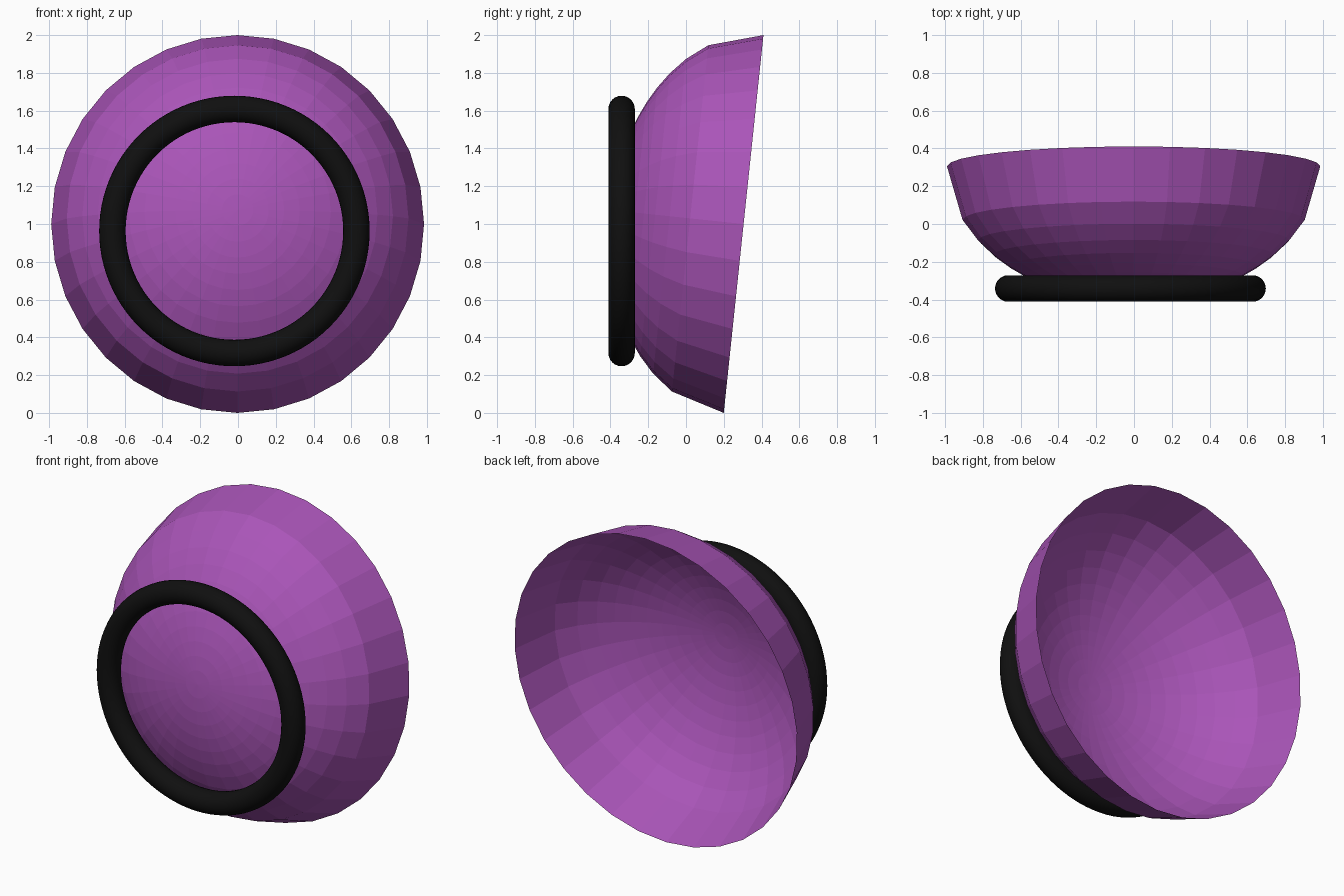
import bpy
import bmesh
import math

cube = bpy.data.objects.get("Cube")
if cube:
    bpy.data.objects.remove(cube, do_unlink=True)


def make_material(name, colour):
    mat = bpy.data.materials.new(name)
    mat.use_nodes = True
    mat.diffuse_color = colour
    bsdf = next(n for n in mat.node_tree.nodes if n.type == 'BSDF_PRINCIPLED')
    bsdf.inputs["Base Color"].default_value = colour
    return mat


purple = make_material("purple", (0.40, 0.09, 0.48, 1))
black = make_material("black", (0.005, 0.005, 0.005, 1))

# Open half-ellipsoid bowl, bulging towards -y, rings evenly spaced in radius
RINGS, SEGMENTS = 12, 32
WIDTH, HEIGHT, DEPTH = 0.987, 1.0055, 0.712

bm = bmesh.new()
pole = bm.verts.new((0, -DEPTH, 0))
rings = []
for i in range(1, RINGS + 1):
    r = i / RINGS
    y = -DEPTH * math.sqrt(max(0, 1 - r * r))
    angles = [math.tau * k / SEGMENTS for k in range(SEGMENTS)]
    rings.append([bm.verts.new((WIDTH * r * math.cos(a), y, HEIGHT * r * math.sin(a)))
                  for a in angles])
for k in range(SEGMENTS):
    n = (k + 1) % SEGMENTS
    bm.faces.new((pole, rings[0][k], rings[0][n]))
    for inner, outer in zip(rings, rings[1:]):
        bm.faces.new((inner[k], outer[k], outer[n], inner[n]))
mesh = bpy.data.meshes.new("bowl")
bm.to_mesh(mesh)
bm.free()
bowl = bpy.data.objects.new("bowl", mesh)
bpy.context.collection.objects.link(bowl)
bowl.location = (-0.002, 0.305, 1.0)
bowl.rotation_euler.x = math.radians(-6)
mesh.materials.append(purple)

# Round ring on the front of the bowl
bpy.ops.mesh.primitive_torus_add(
    location=(-0.019, -0.341, 0.963), rotation=(math.pi / 2, 0, 0),
    major_segments=96, minor_segments=24, major_radius=0.646, minor_radius=0.07)
ring = bpy.context.object
ring.name = "front_ring"
ring.data.materials.append(black)
bpy.ops.object.shade_smooth()
